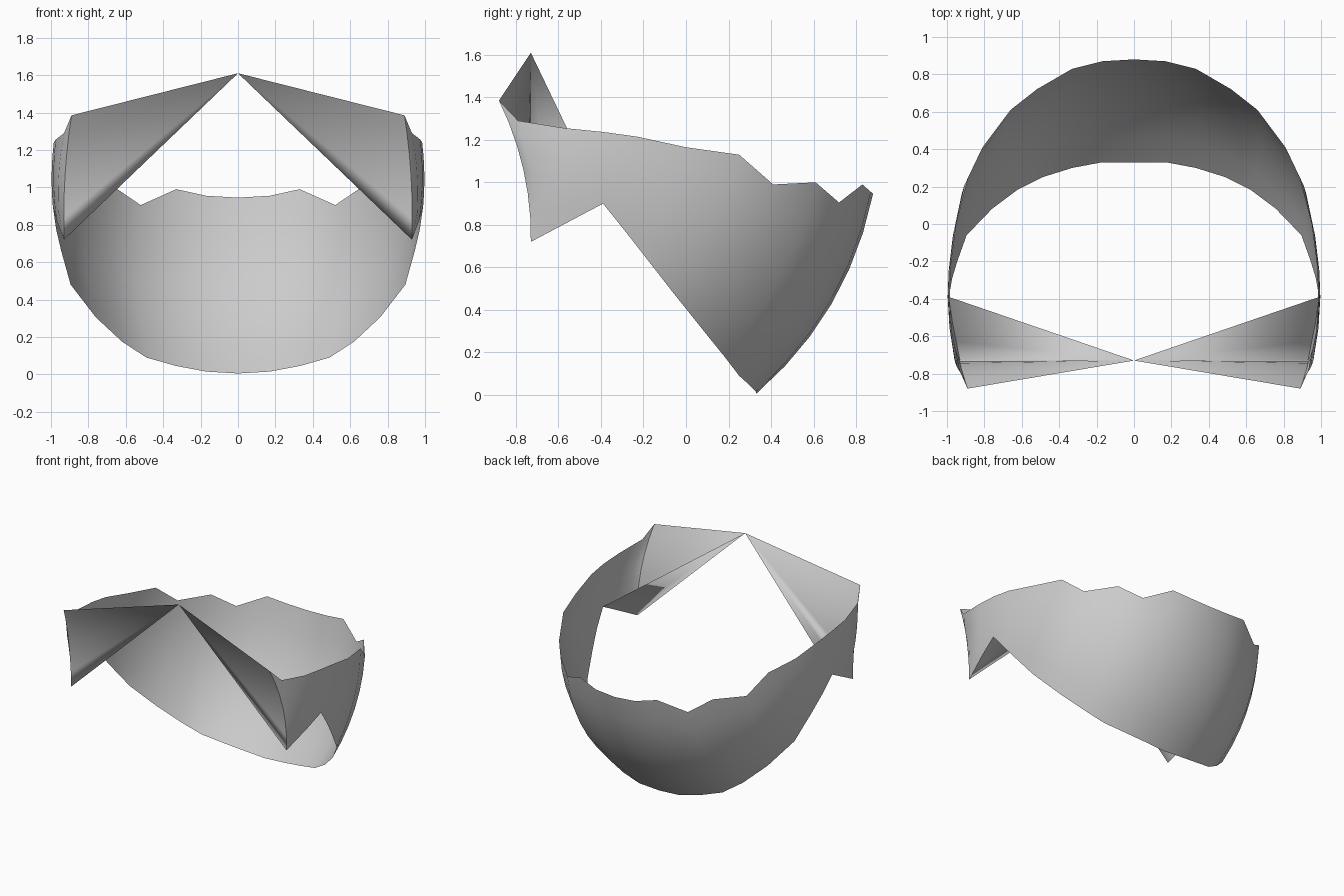
import bpy, bmesh, math
from mathutils import Vector as V

if "Cube" in bpy.data.objects:
    bpy.data.objects.remove(bpy.data.objects["Cube"])

ROWS = 6
CENTRE = V((0, -0.25, 1.0))

# Jagged top hem, centre back to front corner
top = [(0, .88, .945), (.17, .87, .955), (.33, .83, .99), (.52, .72, .905),
       (.66, .61, 1.0), (.81, .41, .99), (.885, .25, 1.13), (.95, 0, 1.165),
       (.98, -.23, 1.215), (.985, -.39, 1.237), (.975, -.57, 1.255),
       (.93, -.79, 1.29), (.89, -.88, 1.385)]
# Bottom hem, centre back to lower front point
bottom = [(0, .33, .005), (.17, .33, .015), (.33, .30, .045), (.49, .25, .09),
          (.62, .185, .175), (.76, .08, .305), (.895, -.06, .48), (.945, -.2, .66),
          (.972, -.29, .775), (.99, -.39, .90), (.97, -.53, .826),
          (.95, -.63, .773), (.93, -.73, .72)]
APEX = V((0, -.73, 1.61))


def column(a, b, last):
    """Bowed vertical strip edge between the two hems."""
    a, b = V(a), V(b)
    chord = b - a
    if last:
        bow = V((.925, -.765, 1.06)) - (a + b) / 2
    else:
        out = (a + b) / 2 - CENTRE
        out -= chord * (out.dot(chord) / chord.length_squared)
        bow = out.normalized() * 0.078 * chord.length_squared
    return [a + chord * t + bow * 4 * t * (1 - t)
            for t in (i / ROWS for i in range(ROWS + 1))]


cols = [column(a, b, i == len(top) - 1) for i, (a, b) in enumerate(zip(top, bottom))]


def make(name, bm, angle):
    bmesh.ops.recalc_face_normals(bm, faces=bm.faces)
    me = bpy.data.meshes.new(name)
    bm.to_mesh(me)
    bm.free()
    ob = bpy.data.objects.new(name, me)
    bpy.context.collection.objects.link(ob)
    mod = ob.modifiers.new("Mirror", 'MIRROR')
    mod.use_clip = True
    bpy.ops.object.select_all(action='DESELECT')
    ob.select_set(True)
    bpy.context.view_layer.objects.active = ob
    bpy.ops.object.shade_smooth_by_angle(angle=math.radians(angle))
    return ob


# Curved cloth band around the back and sides
bm = bmesh.new()
grid = [[bm.verts.new(p) for p in c] for c in cols]
for c0, c1 in zip(grid, grid[1:]):
    for j in range(ROWS):
        bm.faces.new((c0[j], c0[j + 1], c1[j + 1], c1[j]))
make("cloth_band", bm, 50)

# Front flaps: folded cones drawn to a shared peak
bm = bmesh.new()
rim = cols[-1] + [V(bottom[i]) for i in (11, 10, 9)]
tip = bm.verts.new(APEX)
ring = [bm.verts.new(p) for p in rim]
for a, b in zip(ring, ring[1:]):
    bm.faces.new((tip, a, b))
make("front_flap", bm, 150)
